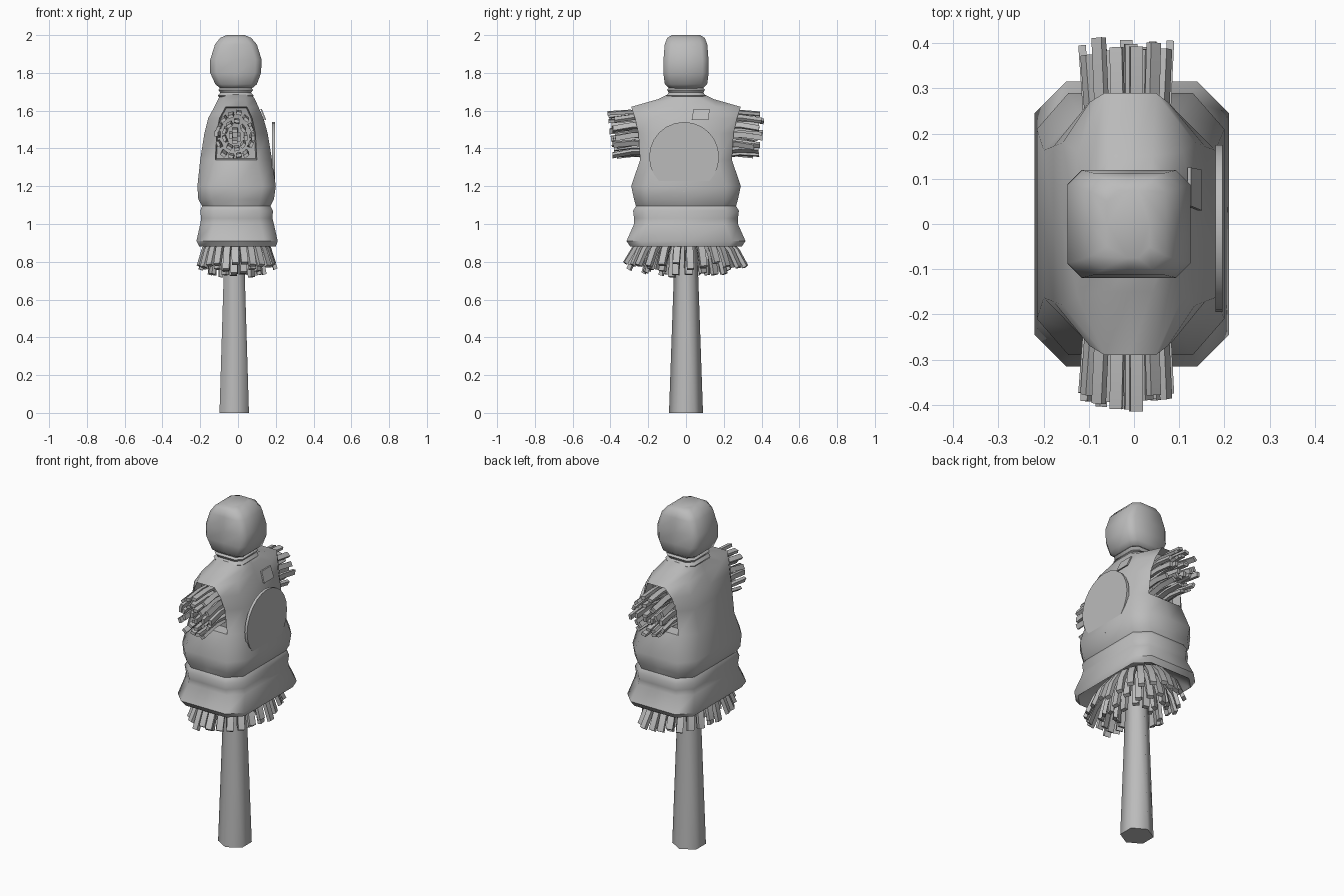
import bpy, bmesh, math, random
from mathutils import Vector

random.seed(4)
cube = bpy.data.objects.get("Cube")
if cube:
    bpy.data.objects.remove(cube, do_unlink=True)

grey = bpy.data.materials.new("plain grey")
grey.use_nodes = True
grey.diffuse_color = (0.5, 0.5, 0.5, 1)
grey.node_tree.nodes["Principled BSDF"].inputs["Base Color"].default_value = (0.5, 0.5, 0.5, 1)


def finish(name, bm, angle=40):
    bmesh.ops.recalc_face_normals(bm, faces=bm.faces)
    mesh = bpy.data.meshes.new(name)
    bm.to_mesh(mesh)
    bm.free()
    mesh.materials.append(grey)
    obj = bpy.data.objects.new(name, mesh)
    bpy.context.collection.objects.link(obj)
    bpy.ops.object.select_all(action="DESELECT")
    obj.select_set(True)
    bpy.context.view_layer.objects.active = obj
    bpy.ops.object.shade_smooth_by_angle(angle=math.radians(angle))
    return obj


def ring(z, x0, x1, hy, cx, cy):
    """Rectangle with cut corners and a midpoint on every side."""
    mid, a, b, c = (x0 + x1) / 2, x0 + cx, x1 - cx, hy - cy
    flat = [(x1, -c), (x1, 0), (x1, c), (b, hy), (mid, hy), (a, hy),
            (x0, c), (x0, 0), (x0, -c), (a, -hy), (mid, -hy), (b, -hy)]
    return [Vector((x, y, z)) for x, y in flat]


def loft(bm, rings):
    rows = [[bm.verts.new(p) for p in r] for r in rings]
    n = len(rows[0])
    for low, high in zip(rows, rows[1:]):
        for i in range(n):
            j = (i + 1) % n
            bm.faces.new((low[i], low[j], high[j], high[i]))
    bm.faces.new(rows[0][::-1])
    bm.faces.new(rows[-1])


# Wooden post
bm = bmesh.new()
loft(bm, [[Vector((-0.02 + r * math.sin(k * math.tau / 6), r * math.cos(k * math.tau / 6), z))
           for k in range(6)] for z, r in ((0, 0.09), (1.0, 0.055))])
finish("post", bm, 65)

# Stuffed sack body with a flared hem and belt fold
bm = bmesh.new()
loft(bm, [ring(*r) for r in (
    (0.96, -0.12, 0.10, 0.19, 0.05, 0.06),
    (0.89, -0.20, 0.19, 0.28, 0.07, 0.07),
    (0.88, -0.205, 0.20, 0.295, 0.07, 0.07),
    (0.91, -0.22, 0.21, 0.315, 0.07, 0.07),
    (1.00, -0.20, 0.19, 0.275, 0.07, 0.07),
    (1.03, -0.195, 0.182, 0.275, 0.07, 0.07),
    (1.07, -0.20, 0.185, 0.28, 0.07, 0.07),
    (1.095, -0.19, 0.172, 0.265, 0.07, 0.07),
    (1.13, -0.21, 0.19, 0.275, 0.07, 0.07),
    (1.20, -0.215, 0.20, 0.29, 0.07, 0.08),
    (1.34, -0.20, 0.18, 0.243, 0.08, 0.08),
    (1.48, -0.178, 0.157, 0.252, 0.065, 0.08),
    (1.56, -0.158, 0.135, 0.27, 0.06, 0.09),
    (1.62, -0.125, 0.108, 0.29, 0.06, 0.13),
    (1.66, -0.105, 0.09, 0.15, 0.05, 0.07),
    (1.69, -0.09, 0.07, 0.09, 0.03, 0.03))])
bm.normal_update()
# Sunken arm openings
arms = [f for f in bm.faces if abs(f.normal.y) > 0.9 and 1.35 < f.calc_center_median().z < 1.61]
for side in (-1, 1):
    faces = [f for f in arms if f.normal.y * side > 0]
    if faces:
        bmesh.ops.inset_region(bm, faces=faces, thickness=0.006, use_even_offset=True)
        verts = {v for f in faces for v in f.verts}
        for v in verts:
            v.co.y -= 0.06 * side
finish("body", bm, 45)

# Rope folds around the neck
bm = bmesh.new()
loft(bm, [ring(z, -0.012 - x, -0.012 + x, y, 0.03, 0.03) for z, x, y in (
    (1.665, 0.085, 0.09), (1.68, 0.095, 0.103), (1.695, 0.082, 0.092),
    (1.71, 0.092, 0.1), (1.725, 0.08, 0.085))])
finish("neck_band", bm, 60)

# Sack head
bm = bmesh.new()
loft(bm, [ring(*r) for r in (
    (1.715, -0.09, 0.07, 0.085, 0.03, 0.03),
    (1.74, -0.12, 0.10, 0.112, 0.03, 0.03),
    (1.80, -0.147, 0.122, 0.12, 0.032, 0.032),
    (1.87, -0.147, 0.125, 0.119, 0.032, 0.032),
    (1.95, -0.122, 0.10, 0.113, 0.032, 0.032),
    (1.985, -0.095, 0.07, 0.1, 0.03, 0.03),
    (2.0, -0.06, 0.035, 0.075, 0.025, 0.025))])
finish("head", bm, 50)

# Round target on the chest
bm = bmesh.new()
loft(bm, [[Vector((x, -0.01 + 0.185 * math.cos(k * math.tau / 24),
                   1.355 + 0.185 * math.sin(k * math.tau / 24))) for k in range(24)]
          for x in (0.18, 0.196)])
finish("chest_target", bm)

# Small sewn patch near the shoulder
bm = bmesh.new()
loft(bm, [[Vector((x + lift, y, z)) for x, y, z in (
    (0.142, 0.03, 1.55), (0.142, 0.12, 1.55), (0.118, 0.125, 1.61), (0.118, 0.04, 1.61))]
    for lift in (0, 0.008)])
finish("shoulder_patch", bm)


def straw(bm, start, end, across, width, sag):
    """Flat strip with a slight bend halfway."""
    start, end = Vector(start), Vector(end)
    along = (end - start).normalized()
    side = (Vector(across) - along * along.dot(Vector(across))).normalized()
    thick = along.cross(side) * width * 0.3
    side = side * width / 2
    middle = start.lerp(end, 0.5) + Vector(sag)
    loft(bm, [[p + side + thick, p - side + thick, p - side - thick, p + side - thick]
              for p in (start, middle, end)])


def jitter(amount):
    return random.uniform(-amount, amount)


# Straw bundles poking out of both arm openings
for name, side in (("right_arm_straw", -1), ("left_arm_straw", 1)):
    bm = bmesh.new()
    for count, scale in ((14, 1.0), (9, 0.6), (4, 0.22)):
        for k in range(count):
            a = k * math.tau / count
            x, z = -0.015 + 0.085 * scale * math.cos(a), 1.47 + 0.115 * scale * math.sin(a)
            reach = 0.385 + 0.12 * (z - 1.47) + jitter(0.02)
            straw(bm, (x, 0.18 * side, z),
                  (x * 1.15, reach * side, z - 0.005 + jitter(0.015)),
                  (-math.sin(a), 0, math.cos(a)), 0.028, (0, 0, 0.01))
    finish(name, bm)

# Straw fringe spreading below the hem
bm = bmesh.new()
for count, scale, low in ((26, 1.0, 0.775), (18, 0.68, 0.75), (10, 0.4, 0.735)):
    for k in range(count):
        a = (k + 0.3 * scale) * math.tau / count
        c, s = math.cos(a), math.sin(a)
        tip = scale + jitter(0.05)
        straw(bm, (-0.01 + 0.125 * scale * c, 0.2 * scale * s, 0.94),
              (-0.005 + 0.2 * tip * c, 0.315 * tip * s, low + jitter(0.02)),
              (-s, c, 0), 0.036, (0.012 * c, 0.015 * s, 0.005))
finish("hem_straw", bm)
